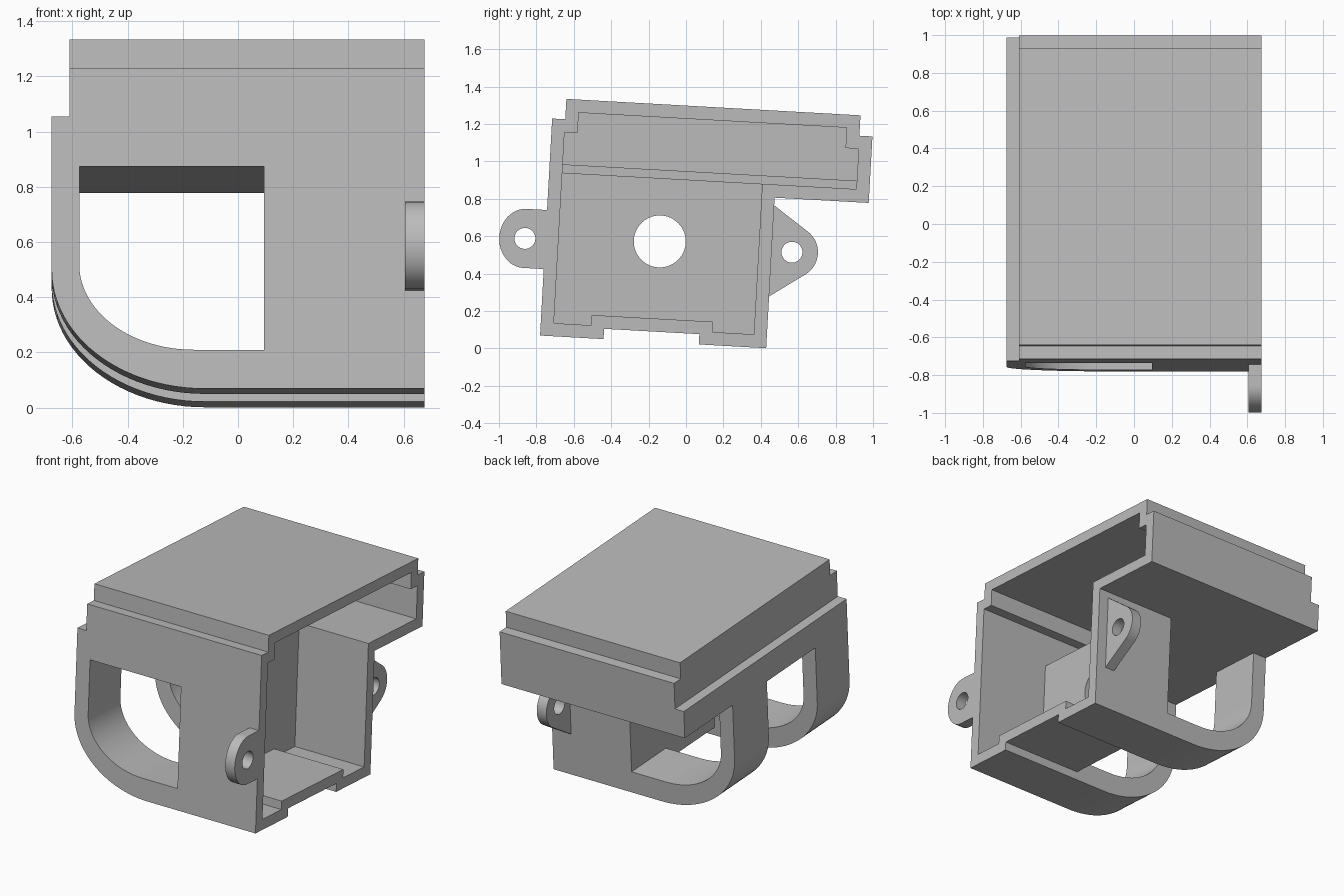
import bpy, bmesh
from math import radians, sin, cos

cube = bpy.data.objects.get("Cube")
if cube:
    bpy.data.objects.remove(cube)

TILT = radians(-3.2)          # whole housing leans back slightly
WALL = 0.07

grey = bpy.data.materials.new("plain grey")
grey.use_nodes = True
COLOUR = (0.5, 0.5, 0.5, 1)
grey.diffuse_color = COLOUR
grey.node_tree.nodes["Principled BSDF"].inputs["Base Color"].default_value = COLOUR


def prism(name, points, start, end, axis="x"):
    """Extrude a 2D outline along x (outline in y,z) or along y (outline in x,z)."""
    place = (lambda p, t: (t, p[0], p[1])) if axis == "x" else (lambda p, t: (p[0], t, p[1]))
    bm = bmesh.new()
    low = [bm.verts.new(place(p, start)) for p in points]
    high = [bm.verts.new(place(p, end)) for p in points]
    bm.faces.new(low)
    bm.faces.new(high)
    for i in range(len(points)):
        j = (i + 1) % len(points)
        bm.faces.new((low[i], low[j], high[j], high[i]))
    bmesh.ops.recalc_face_normals(bm, faces=bm.faces)
    mesh = bpy.data.meshes.new(name)
    bm.to_mesh(mesh)
    bm.free()
    mesh.materials.append(grey)
    obj = bpy.data.objects.new(name, mesh)
    bpy.context.collection.objects.link(obj)
    return obj


def rect(a, b, c, d):
    return [(a, c), (b, c), (b, d), (a, d)]


def arc(cx, cy, rx, ry, start, end, steps=24):
    angles = [radians(start + (end - start) * i / steps) for i in range(steps + 1)]
    return [(cx + rx * cos(a), cy + ry * sin(a)) for a in angles]


def circle(cx, cy, r):
    return arc(cx, cy, r, r, 0, 352.5, 47)


def combine(target, tool, operation):
    mod = target.modifiers.new("combine", "BOOLEAN")
    mod.object, mod.operation, mod.solver = tool, operation, "EXACT"
    bpy.context.view_layer.objects.active = target
    bpy.ops.object.modifier_apply(modifier=mod.name)
    bpy.data.objects.remove(tool)


def shell_profile(inset):
    """Stepped lid and rear overhang, shrunk inwards by inset."""
    f, b = FRONT + inset, REAR - inset
    shelf, top, under = SHELF - inset, TOP - inset, UNDER + inset
    return [(f, under), (b, under), (b, shelf), (b - WALL, shelf),
            (b - WALL, top), (f + WALL, top), (f + WALL, shelf), (f, shelf)]


def lower_profile(inset, top):
    """Lower box with a raised channel across its floor."""
    f, b, z = FRONT + inset, BACK - inset, BASE + inset
    c0, c1, cz = CHANNEL[0] - inset, CHANNEL[1] + inset, z + 0.055
    return [(f, z), (c0, z), (c0, cz), (c1, cz), (c1, z), (b, z), (b, top), (f, top)]


# Main dimensions
FRONT, BACK, REAR = -0.783, 0.428, 0.932
BASE, UNDER, SIDE_STEP, SHELF, TOP = 0.025, 0.831, 1.013, 1.187, 1.296
CHANNEL = (-0.443, 0.067)
SIDE, OPEN, INNER = -0.675, 0.675, 0.095

# Outer housing: lid, side step, lower box
housing = prism("housing", shell_profile(0), SIDE + 0.065, OPEN)
combine(housing, prism("side_step", rect(FRONT, REAR, UNDER, SIDE_STEP), SIDE, 0), "UNION")
combine(housing, prism("lower_box", lower_profile(0, UNDER + 0.03), INNER, OPEN), "UNION")

# Two curved side loops
loop = [(INNER + 0.03, BASE)]
loop += arc(-0.12, 0.456, -0.12 - SIDE, 0.456 - BASE, 270, 180)
loop += [(SIDE, UNDER + 0.03), (-0.575, UNDER + 0.03)]
loop += arc(-0.16, 0.476, 0.415, 0.31, 180, 270) + [(INNER + 0.03, 0.166)]
for a, b in ((FRONT, CHANNEL[0]), (CHANNEL[1], BACK)):
    combine(housing, prism("side_loop", loop, a, b, "y"), "UNION")

# Hollow inside, open on the left side
cutters = [
    (shell_profile(WALL), SIDE + 0.065 + WALL, 1),
    (rect(FRONT + WALL, REAR - WALL, UNDER + WALL, SIDE_STEP - WALL), SIDE + WALL, 0.5),
    (lower_profile(WALL, UNDER + WALL + 0.02), INNER + WALL, 1),
    (circle(-0.172, 0.563, 0.139), 0, 0.4),
]
for outline, a, b in cutters:
    combine(housing, prism("cutter", outline, a, b), "DIFFERENCE")

# Mounting ears with screw holes
front_ear = prism("front_ear", [(FRONT, 0.697)] + arc(-0.893, 0.539, 0.137, 0.158, 90, 270)
                  + [(FRONT, 0.381)], OPEN - WALL, OPEN)
combine(front_ear, prism("cutter", circle(-0.893, 0.539, 0.056), 0, 1), "DIFFERENCE")

back_ear = prism("back_ear", [(BACK, 0.302)] + arc(0.537, 0.545, 0.139, 0.139, -55, 55)
                 + [(BACK, 0.79)], OPEN - 2 * WALL, OPEN - WALL)
combine(back_ear, prism("cutter", circle(0.537, 0.545, 0.056), 0, 1), "DIFFERENCE")

# Tilt and shade
for obj in (housing, front_ear, back_ear):
    obj.rotation_euler.x = TILT
    bpy.ops.object.select_all(action="DESELECT")
    obj.select_set(True)
    bpy.context.view_layer.objects.active = obj
    bpy.ops.object.shade_smooth_by_angle(angle=radians(30))
